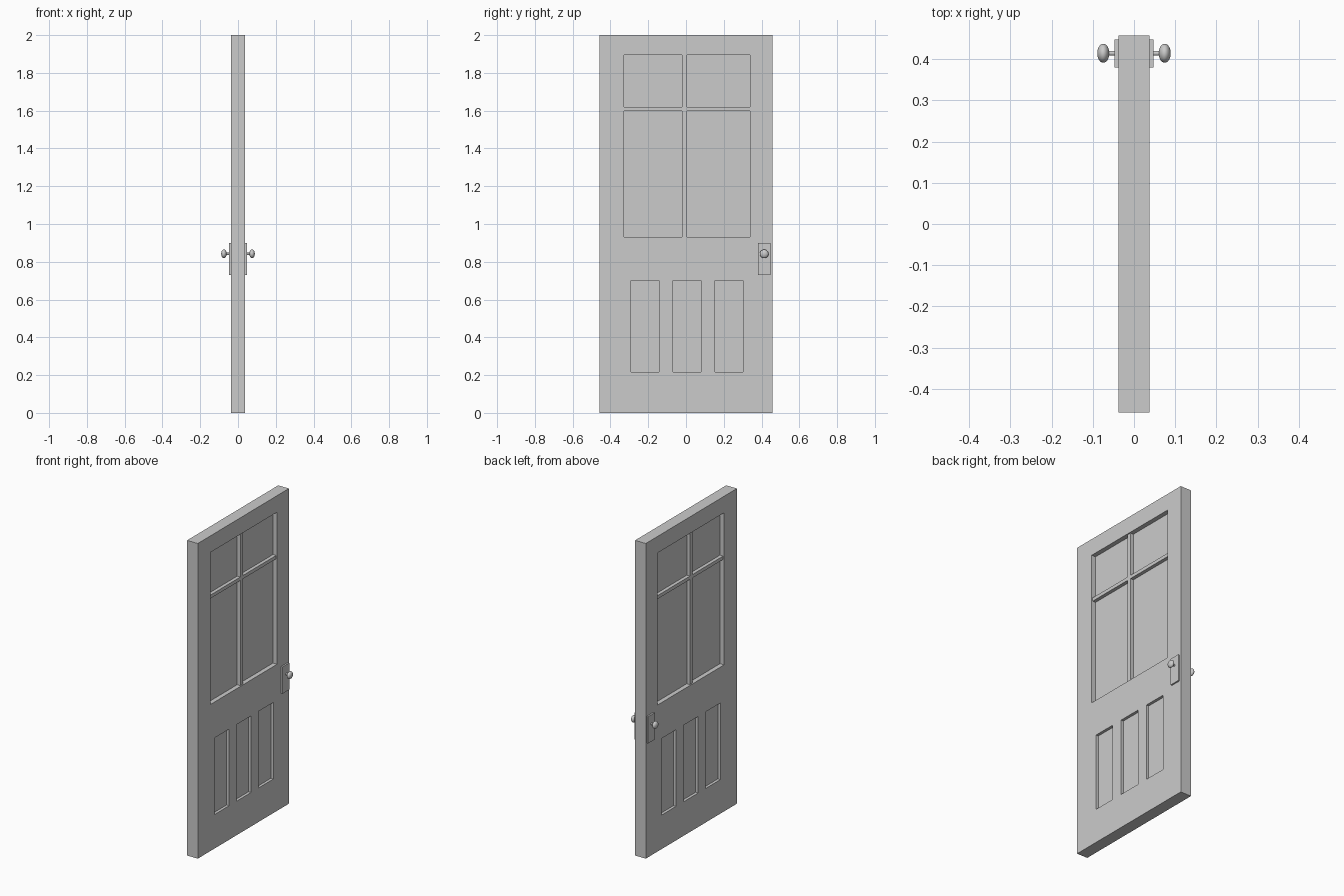
import bpy
from math import pi

if "Cube" in bpy.data.objects:
    bpy.data.objects.remove(bpy.data.objects["Cube"], do_unlink=True)

grey = bpy.data.materials.new("plain grey")
grey.use_nodes = True
colour = (0.6, 0.6, 0.6, 1)
grey.diffuse_color = colour
grey.node_tree.nodes["Principled BSDF"].inputs["Base Color"].default_value = colour


def box(name, x, y, z):
    """Box from (low, high) pairs along each axis."""
    spans = (x, y, z)
    bpy.ops.mesh.primitive_cube_add(size=1, location=[(a + b) / 2 for a, b in spans])
    ob = bpy.context.object
    ob.name = name
    ob.scale = [b - a for a, b in spans]
    bpy.ops.object.transform_apply(location=False, rotation=False, scale=True)
    ob.data.materials.append(grey)
    return ob


def cut(target, cutter):
    mod = target.modifiers.new(cutter.name, 'BOOLEAN')
    mod.operation = 'DIFFERENCE'
    mod.solver = 'EXACT'
    mod.object = cutter
    cutter.hide_render = True
    cutter.hide_set(True)
    cutter.display_type = 'WIRE'


HALF = 0.0375           # half the slab thickness
WINDOW_Y, WINDOW_Z = (-0.328, 0.338), (0.93, 1.895)
WINDOW_FLOOR, PANEL_FLOOR, BAR_FACE = 0.009, 0.02, 0.031
KNOB_Y, KNOB_Z = 0.414, 0.842

slab = box("door_slab", (-HALF, HALF), (-0.457, 0.457), (0, 2))

# Recessed window and lower panels on both faces
for side, label in ((1, "left"), (-1, "right")):
    def depth(a, b):
        return sorted((side * a, side * b))

    cut(slab, box(f"window_cutter_{label}", depth(WINDOW_FLOOR, 0.1), WINDOW_Y, WINDOW_Z))
    for i in range(3):
        y = -0.291 + i * 0.222
        cut(slab, box(f"panel_cutter_{label}_{i + 1}", depth(PANEL_FLOOR, 0.1),
                      (y, y + 0.148), (0.216, 0.702)))

    # Lock plate, stem and knob
    box(f"lock_plate_{label}", depth(HALF - 0.005, 0.0475), (0.38, 0.447), (0.73, 0.9))
    bpy.ops.mesh.primitive_cylinder_add(vertices=24, radius=0.006, depth=0.035,
                                        location=(side * 0.0575, KNOB_Y, KNOB_Z),
                                        rotation=(0, pi / 2, 0))
    stem = bpy.context.object
    stem.name = f"knob_stem_{label}"
    bpy.ops.mesh.primitive_uv_sphere_add(segments=32, ring_count=16, radius=1,
                                         location=(side * 0.0745, KNOB_Y, KNOB_Z),
                                         rotation=(0, pi / 2, 0))
    knob = bpy.context.object
    knob.name = f"knob_{label}"
    knob.scale = (0.023, 0.023, 0.0145)
    for ob in (stem, knob):
        ob.data.materials.append(grey)
        bpy.ops.object.select_all(action='DESELECT')
        ob.select_set(True)
        bpy.context.view_layer.objects.active = ob
        bpy.ops.object.shade_smooth_by_angle()

# Glazing bars
box("vertical_bar", (-BAR_FACE, BAR_FACE), (-0.021, 0.005), WINDOW_Z)
box("horizontal_bar", (-BAR_FACE, BAR_FACE), WINDOW_Y, (1.597, 1.619))
